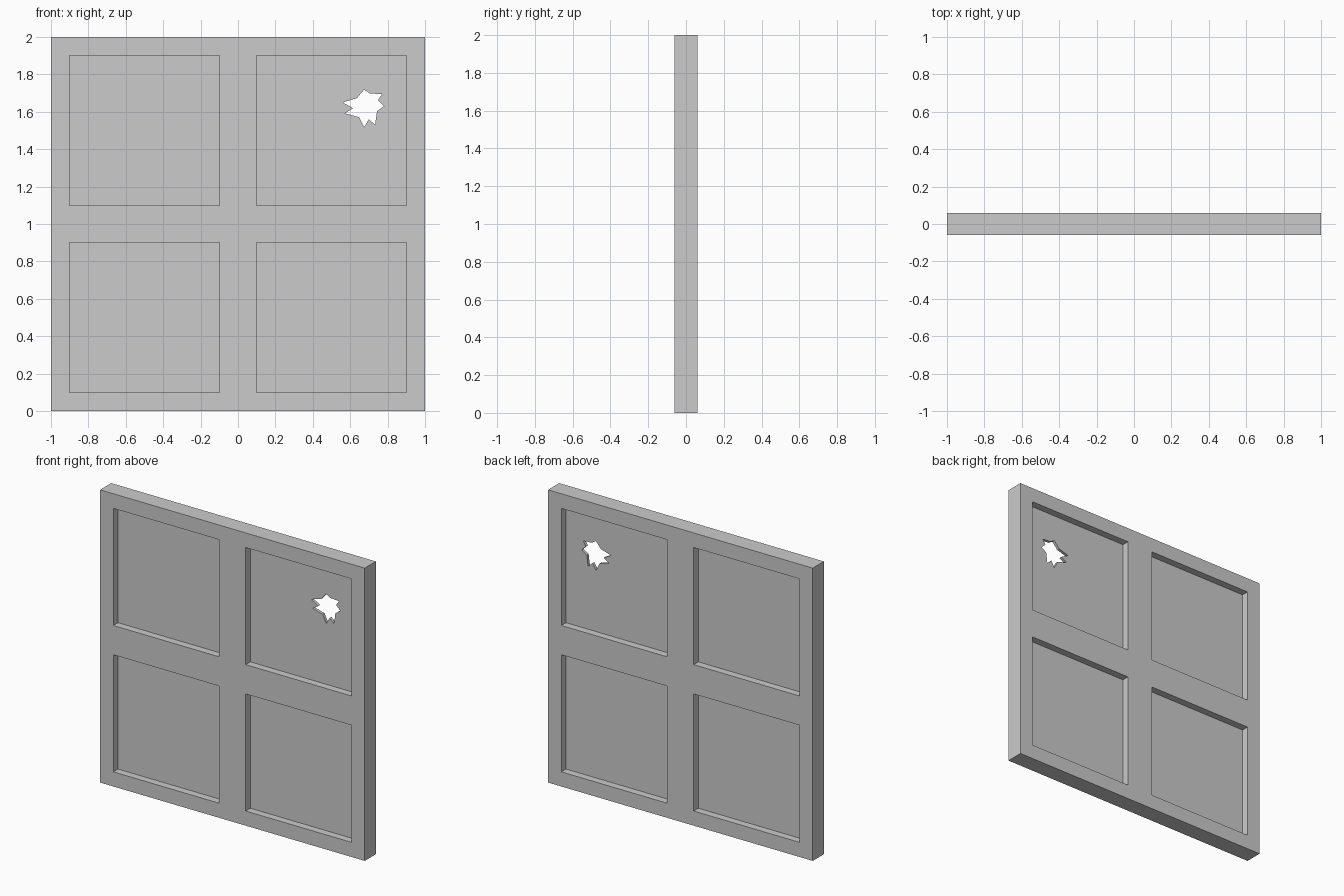
import bpy, bmesh
from mathutils import Matrix

if "Cube" in bpy.data.objects:
    bpy.data.objects.remove(bpy.data.objects["Cube"])


def rect(cx, cz, half):
    return [(cx - half, cz - half), (cx + half, cz - half),
            (cx + half, cz + half), (cx - half, cz + half)]


def slab(name, outlines, thickness):
    """Upright flat slab in the XZ plane; inner outlines become holes."""
    curve = bpy.data.curves.new(name + "_outline", 'CURVE')
    curve.dimensions = '2D'
    curve.fill_mode = 'BOTH'
    curve.extrude = thickness / 2
    for pts in outlines:
        s = curve.splines.new('POLY')
        s.points.add(len(pts) - 1)
        for p, (x, z) in zip(s.points, pts):
            p.co = (x, z, 0, 1)
        s.use_cyclic_u = True
    helper = bpy.data.objects.new(name + "_outline", curve)
    bpy.context.collection.objects.link(helper)
    dg = bpy.context.evaluated_depsgraph_get()
    mesh = bpy.data.meshes.new_from_object(helper.evaluated_get(dg))
    bpy.data.objects.remove(helper)
    bm = bmesh.new()
    bm.from_mesh(mesh)
    bm.transform(Matrix.Rotation(1.5707963267948966, 4, 'X'))
    bmesh.ops.remove_doubles(bm, verts=bm.verts, dist=1e-5)
    bmesh.ops.recalc_face_normals(bm, faces=bm.faces)
    for f in bm.faces:
        f.smooth = False
    bm.to_mesh(mesh)
    bm.free()
    mesh.name = name
    obj = bpy.data.objects.new(name, mesh)
    bpy.context.collection.objects.link(obj)
    return obj


# Jagged break in the upper right pane
broken_hole = [(.56, 1.65), (.636, 1.673), (.674, 1.718), (.706, 1.698),
               (.77, 1.694), (.749, 1.662), (.78, 1.63), (.743, 1.603),
               (.733, 1.53), (.70, 1.56), (.674, 1.517), (.647, 1.571),
               (.572, 1.592), (.615, 1.619)]

openings = {
    "lower_left": rect(-.5, .5, .4), "lower_right": rect(.5, .5, .4),
    "upper_left": rect(-.5, 1.5, .4), "upper_right": rect(.5, 1.5, .4),
}

# Frame with four square openings
slab("window_frame", [rect(0, 1, 1)] + list(openings.values()), 0.12)

# Thin recessed panes
for place, outline in openings.items():
    hole = [broken_hole] if place == "upper_right" else []
    slab("pane_" + place, [outline] + hole, 0.02)
